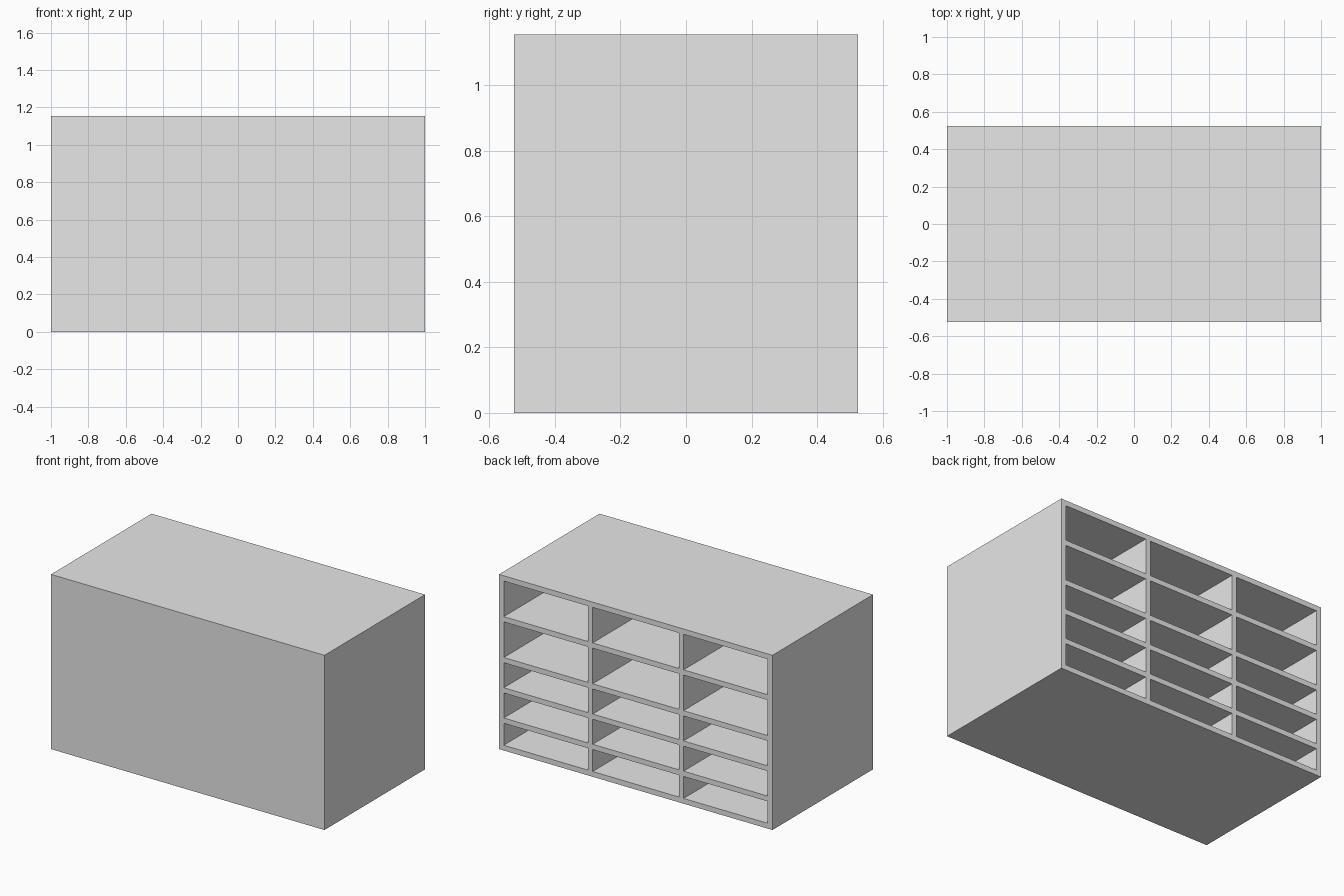
import bpy
import bmesh
from mathutils import Vector

WIDTH, DEPTH, HEIGHT = 2.0, 1.05, 1.155
BOARD = 0.035
ROW_HEIGHTS = (0.145, 0.165, 0.165, 0.235, 0.235)   # bottom to top
COLUMN_WIDTHS = (0.615, 0.63, 0.615)

if "Cube" in bpy.data.objects:
    bpy.data.objects.remove(bpy.data.objects["Cube"], do_unlink=True)


def openings(start, sizes):
    """Start and end of each opening, with one board between neighbours."""
    spans = []
    for size in sizes:
        start += BOARD
        spans.append((start, start + size))
        start += size
    return spans


columns = openings(-WIDTH / 2, COLUMN_WIDTHS)
rows = openings(0, ROW_HEIGHTS)

# Solid cabinet block
bm = bmesh.new()
bmesh.ops.create_cube(bm, size=1)
bmesh.ops.scale(bm, vec=(WIDTH, DEPTH, HEIGHT), verts=bm.verts)
bmesh.ops.translate(bm, vec=(0, 0, HEIGHT / 2), verts=bm.verts)


def open_side():
    bm.normal_update()
    return [f for f in bm.faces if f.normal.y > 0.9]


# Score the open side along both edges of every board
cuts = [(Vector((x, 0, 0)), Vector((1, 0, 0))) for span in columns for x in span]
cuts += [(Vector((0, 0, z)), Vector((0, 0, 1))) for span in rows for z in span]
for point, normal in cuts:
    faces = open_side()
    edges = list({e for f in faces for e in f.edges})
    verts = list({v for f in faces for v in f.verts})
    bmesh.ops.bisect_plane(bm, geom=verts + edges + faces, dist=1e-5,
                           plane_co=point, plane_no=normal)


# Push every compartment in, leaving the closed panel at the front
def inside(value, spans):
    return any(low < value < high for low, high in spans)


cells = []
for face in open_side():
    centre = face.calc_center_median()
    if inside(centre.x, columns) and inside(centre.z, rows):
        cells.append(face)
pushed = bmesh.ops.extrude_discrete_faces(bm, faces=cells)["faces"]
for face in pushed:
    bmesh.ops.translate(bm, vec=(0, BOARD - DEPTH, 0), verts=face.verts)
bmesh.ops.recalc_face_normals(bm, faces=bm.faces)

mesh = bpy.data.meshes.new("compartment_cabinet")
bm.to_mesh(mesh)
bm.free()
cabinet = bpy.data.objects.new("compartment_cabinet", mesh)
bpy.context.collection.objects.link(cabinet)

# Plain light grey
grey = bpy.data.materials.new("light_grey")
grey.use_nodes = True
colour = (0.8, 0.8, 0.8, 1)
grey.diffuse_color = colour
grey.node_tree.nodes["Principled BSDF"].inputs["Base Color"].default_value = colour
mesh.materials.append(grey)
